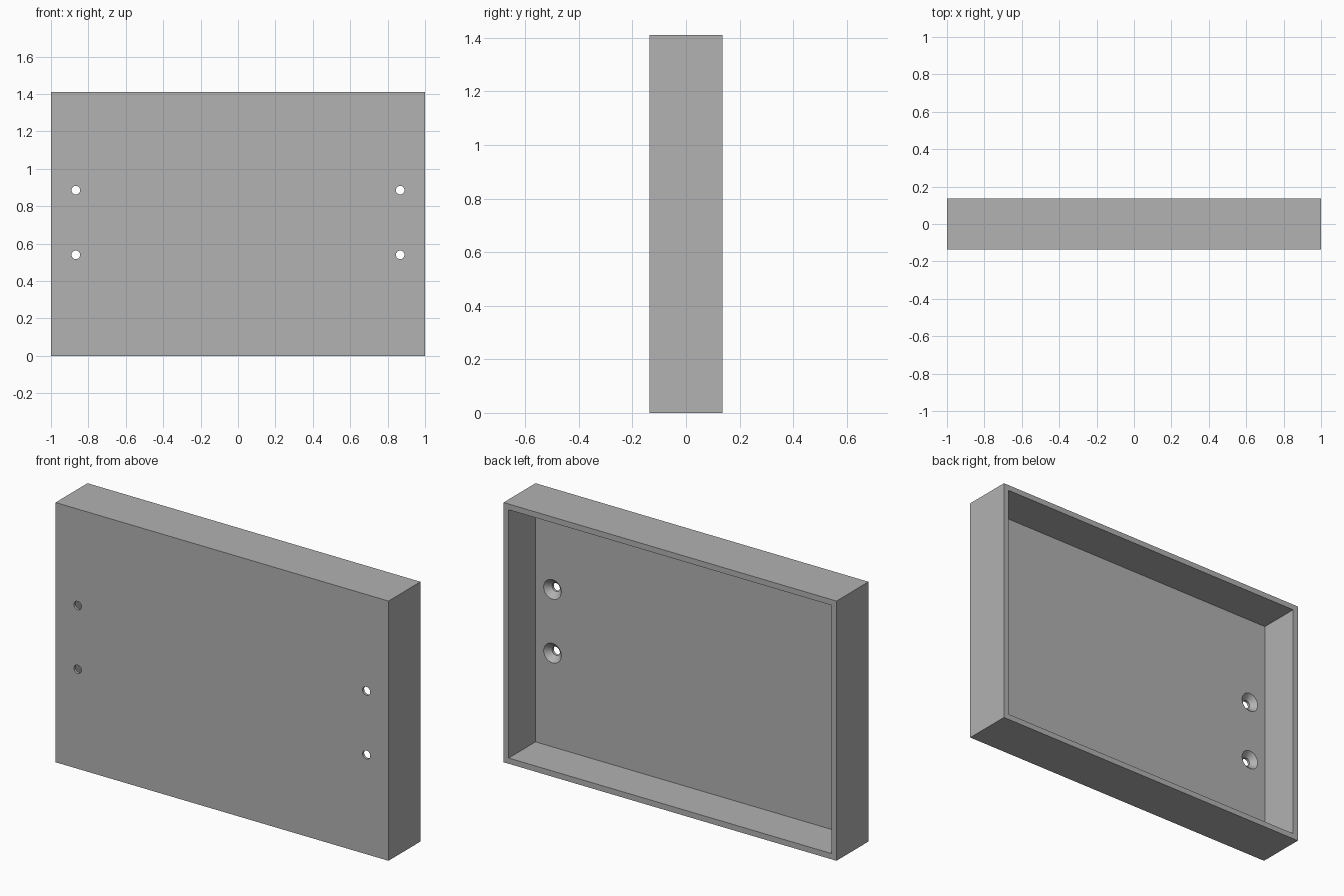
import bpy, bmesh, math
from mathutils import Matrix

WIDTH, DEPTH, HEIGHT, WALL = 2.0, 0.274, 1.41, 0.044
FRONT = -DEPTH / 2
FLOOR = FRONT + WALL          # inner face of the panel
HOLE_R, SINK_R = 0.023, 0.053

cube = bpy.data.objects.get("Cube")
if cube:
    bpy.data.objects.remove(cube, do_unlink=True)

grey = bpy.data.materials.new("plain grey")
grey.use_nodes = True
colour = (0.445, 0.445, 0.445, 1)
grey.diffuse_color = colour
grey.node_tree.nodes["Principled BSDF"].inputs["Base Color"].default_value = colour


def make_object(name, bm):
    bmesh.ops.recalc_face_normals(bm, faces=bm.faces)
    mesh = bpy.data.meshes.new(name)
    bm.to_mesh(mesh)
    bm.free()
    mesh.materials.append(grey)
    obj = bpy.data.objects.new(name, mesh)
    bpy.context.collection.objects.link(obj)
    return obj


def countersunk_cutter(x, z):
    """Revolve a screw-hole profile around the y axis."""
    sink = FLOOR - (SINK_R - HOLE_R)
    profile = [(0, FRONT - 0.05), (HOLE_R, FRONT - 0.05), (HOLE_R, sink),
               (SINK_R, FLOOR), (SINK_R, FLOOR + 0.05), (0, FLOOR + 0.05)]
    bm = bmesh.new()
    verts = [bm.verts.new((r, y, 0)) for r, y in profile]
    edges = [bm.edges.new(pair) for pair in zip(verts, verts[1:])]
    bmesh.ops.spin(bm, geom=verts + edges, cent=(0, 0, 0), axis=(0, 1, 0),
                   angle=math.tau, steps=40)
    bmesh.ops.remove_doubles(bm, verts=bm.verts, dist=1e-5)
    bmesh.ops.translate(bm, verts=bm.verts, vec=(x, 0, z))
    return make_object("screw_hole_cutter", bm)


# Tray: a box whose back face is inset and pushed in
bm = bmesh.new()
bmesh.ops.create_cube(bm, size=1, matrix=Matrix.Translation((0, 0, HEIGHT / 2))
                      @ Matrix.Diagonal((WIDTH, DEPTH, HEIGHT, 1)))
bm.normal_update()
back = max(bm.faces, key=lambda f: f.normal.y)
bmesh.ops.inset_region(bm, faces=[back], thickness=WALL)
cavity = bmesh.ops.extrude_face_region(bm, geom=[back])
bmesh.ops.translate(bm, vec=(0, WALL - DEPTH, 0),
                    verts=[v for v in cavity["geom"] if isinstance(v, bmesh.types.BMVert)])
if back.is_valid:
    bmesh.ops.delete(bm, geom=[back], context="FACES_ONLY")
tray = make_object("tray_panel", bm)

bpy.ops.object.select_all(action="DESELECT")
bpy.context.view_layer.objects.active = tray
tray.select_set(True)

# Countersunk screw holes, a pair near each side
for side in (-1, 1):
    for z in (0.54, 0.886):
        cutter = countersunk_cutter(side * 0.867, z)
        cut = tray.modifiers.new("screw_hole", "BOOLEAN")
        cut.operation, cut.solver, cut.object = "DIFFERENCE", "EXACT", cutter
        bpy.ops.object.modifier_apply(modifier=cut.name)
        bpy.data.objects.remove(cutter, do_unlink=True)

bpy.ops.object.shade_smooth_by_angle(angle=math.radians(30))
